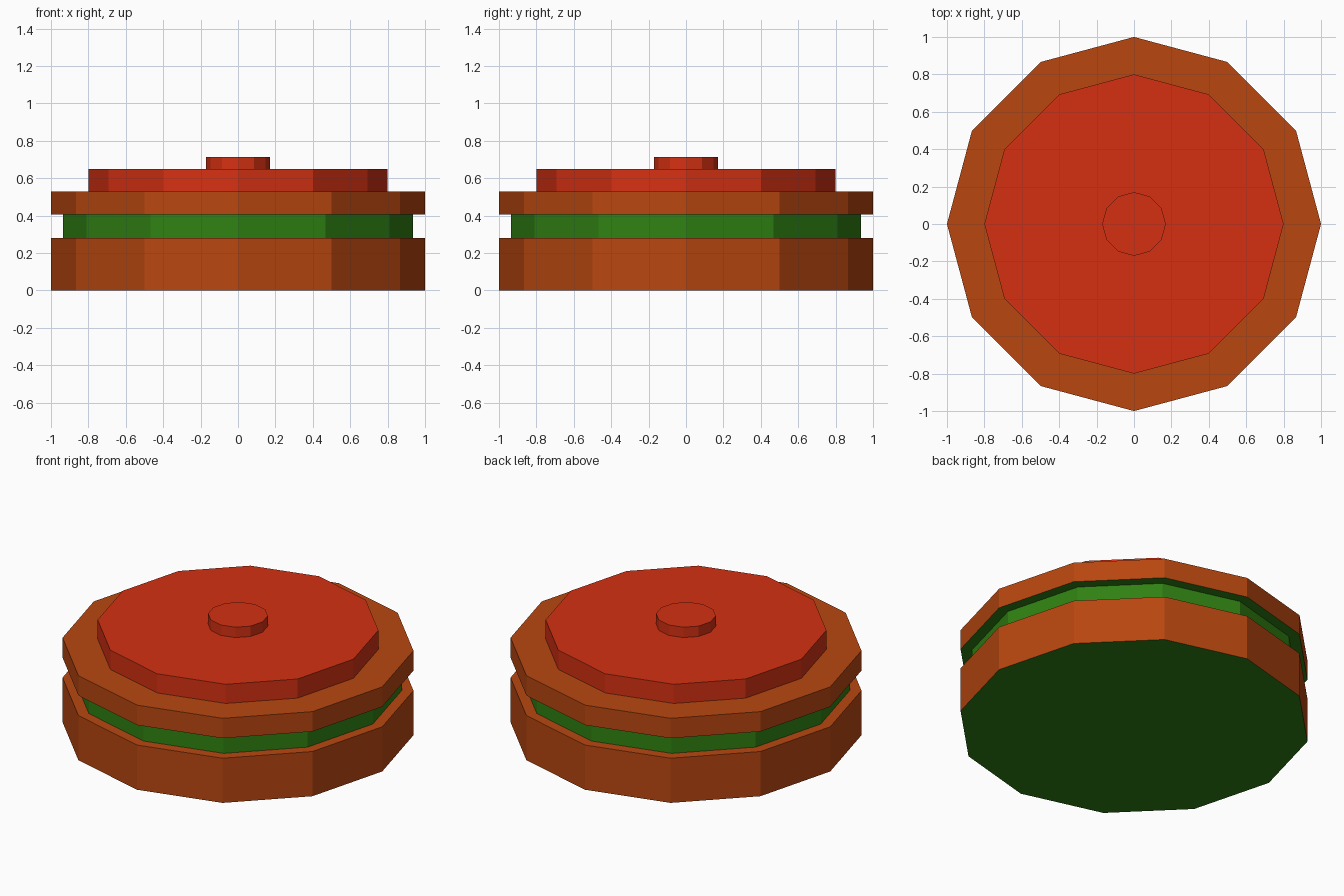
import bpy

if "Cube" in bpy.data.objects:
    bpy.data.objects.remove(bpy.data.objects["Cube"])

SIDES = 12


def material(name, rgb):
    m = bpy.data.materials.new(name)
    m.diffuse_color = (*rgb, 1)
    m.use_nodes = True
    m.node_tree.nodes["Principled BSDF"].inputs["Base Color"].default_value = m.diffuse_color
    return m


BROWN = material("orange brown", (0.48, 0.062, 0.005))
GREEN = material("leaf green", (0.029, 0.22, 0.006))
RED = material("bright red", (0.66, 0.030, 0.006))


def disc(name, radius, z0, z1, side, under=None):
    """Twelve-sided flat disc; faces pointing down take the second colour."""
    bpy.ops.mesh.primitive_cylinder_add(
        vertices=SIDES, radius=radius, depth=z1 - z0, location=(0, 0, (z0 + z1) / 2))
    ob = bpy.context.object
    ob.name = name
    ob.data.materials.append(side)
    if under:
        ob.data.materials.append(under)
        for f in ob.data.polygons:
            f.material_index = int(f.normal.z < -0.5)
    return ob


# Base with green underside
disc("base", 1.0, 0.0, 0.28, BROWN, GREEN)
# Recessed green band between the two brown rims
disc("groove_band", 0.935, 0.28, 0.405, GREEN)
# Upper rim, green beneath
disc("upper_rim", 1.0, 0.405, 0.53, BROWN, GREEN)
# Red top plate and small centre knob
disc("top_plate", 0.80, 0.53, 0.65, RED)
disc("centre_knob", 0.17, 0.65, 0.715, RED)
